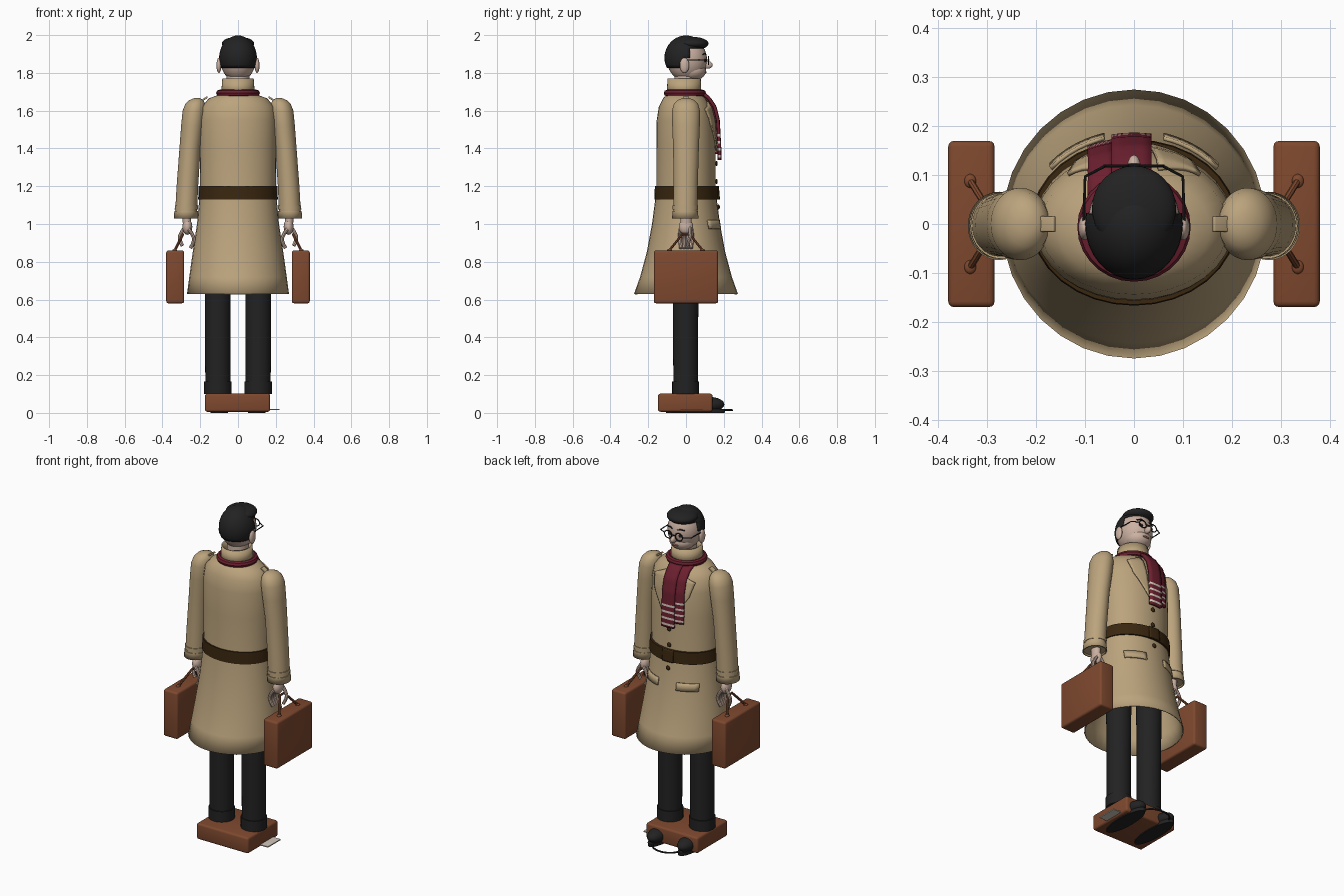
import bpy, bmesh, math
from mathutils import Vector

if "Cube" in bpy.data.objects:
    bpy.data.objects.remove(bpy.data.objects["Cube"])


def material(name, r, g, b):
    m = bpy.data.materials.new(name)
    m.use_nodes = True
    m.diffuse_color = (r, g, b, 1)
    bsdf = m.node_tree.nodes["Principled BSDF"]
    bsdf.inputs["Base Color"].default_value = (r, g, b, 1)
    bsdf.inputs["Roughness"].default_value = 0.8
    return m


TAN = material("tan cloth", .50, .37, .205)
LEATHER = material("brown leather", .21, .066, .028)
BLACK = material("black", .016, .016, .017)
MAROON = material("maroon wool", .15, .014, .028)
BELT = material("dark belt", .042, .02, .005)
SKIN = material("skin", .60, .44, .36)
CREAM = material("cream", .65, .58, .5)
LIP = material("lip", .3, .13, .11)


def finish(ob, mat, smooth=True):
    ob.data.materials.append(mat)
    if smooth:
        bpy.ops.object.select_all(action='DESELECT')
        ob.select_set(True)
        bpy.context.view_layer.objects.active = ob
        bpy.ops.object.shade_smooth_by_angle(angle=math.radians(40))
    return ob


def from_bmesh(name, bm, mat, smooth=True):
    bmesh.ops.recalc_face_normals(bm, faces=bm.faces)
    me = bpy.data.meshes.new(name)
    bm.to_mesh(me)
    bm.free()
    ob = bpy.data.objects.new(name, me)
    bpy.context.collection.objects.link(ob)
    return finish(ob, mat, smooth)


def loft(name, sections, mat, side=1, bottom=True, top=True, n=32):
    """Stack of elliptical sections given as (z, rx, ry, cx, cy)."""
    bm = bmesh.new()
    rings = []
    for z, rx, ry, cx, cy in sections:
        rings.append([bm.verts.new((side * cx + rx * math.cos(math.tau * i / n),
                                    cy + ry * math.sin(math.tau * i / n), z)) for i in range(n)])
    for a, b in zip(rings, rings[1:]):
        for i in range(n):
            j = (i + 1) % n
            bm.faces.new((a[i], a[j], b[j], b[i]))
    if bottom:
        bm.faces.new(rings[0])
    if top:
        bm.faces.new(rings[-1])
    return from_bmesh(name, bm, mat)


def ball(name, centre, radii, mat, keep=None):
    bm = bmesh.new()
    bmesh.ops.create_uvsphere(bm, u_segments=32, v_segments=20, radius=1)
    for v in bm.verts:
        v.co = Vector(c + r * k for c, r, k in zip(centre, radii, v.co))
    if keep:
        drop = [f for f in bm.faces if not keep(f.calc_center_median())]
        bmesh.ops.delete(bm, geom=drop, context='FACES')
    return from_bmesh(name, bm, mat)


def box(name, lo, hi, mat, bevel=0.0, tilt=0.0):
    bm = bmesh.new()
    bmesh.ops.create_cube(bm, size=1)
    for v in bm.verts:
        v.co = Vector(k * (b - a) for a, b, k in zip(lo, hi, v.co))
    if bevel:
        bmesh.ops.bevel(bm, geom=bm.edges[:], offset=bevel, segments=3, profile=.5, affect='EDGES')
    ob = from_bmesh(name, bm, mat)
    ob.location = [(a + b) / 2 for a, b in zip(lo, hi)]
    ob.rotation_euler.y = tilt
    return ob


def tube(name, points, radius, mat, cyclic=False, kind='POLY'):
    cu = bpy.data.curves.new(name, 'CURVE')
    cu.dimensions = '3D'
    cu.bevel_depth = radius
    cu.bevel_resolution = 2
    cu.use_fill_caps = True
    sp = cu.splines.new(kind)
    sp.points.add(len(points) - 1)
    for p, co in zip(sp.points, points):
        p.co = (*co, 1)
    sp.use_cyclic_u = cyclic
    if kind == 'NURBS':
        sp.use_endpoint_u = True
        sp.order_u = 3
    ob = bpy.data.objects.new(name, cu)
    bpy.context.collection.objects.link(ob)
    bpy.ops.object.select_all(action='DESELECT')
    ob.select_set(True)
    bpy.context.view_layer.objects.active = ob
    bpy.ops.object.convert(target='MESH')
    return finish(bpy.context.object, mat)


def thicken(ob, amount, offset=-1):
    mod = ob.modifiers.new("thickness", 'SOLIDIFY')
    mod.thickness = amount
    mod.offset = offset
    return ob


# Coat body, hollow below
COAT = [(.63, .27, .275, 0, 0), (.72, .258, .243, 0, 0), (.85, .24, .208, 0, 0),
        (1.0, .217, .18, 0, 0), (1.13, .205, .163, 0, 0), (1.2, .2, .157, 0, 0),
        (1.4, .203, .157, 0, 0), (1.55, .203, .152, 0, -.003), (1.62, .192, .138, 0, -.006),
        (1.665, .155, .112, 0, -.01), (1.69, .085, .085, 0, -.01)]
thicken(loft("coat", COAT, TAN, bottom=False), .006)


def coat_front(x, z):
    for a, b in zip(COAT, COAT[1:]):
        if a[0] <= z <= b[0]:
            t = (z - a[0]) / (b[0] - a[0])
            _, rx, ry, _, cy = [p + (q - p) * t for p, q in zip(a, b)]
            return cy + ry * math.sqrt(max(0, 1 - (x / rx) ** 2))
    return 0


def patch(name, corners, offset, mat, rows=8, cols=6, thick=.008):
    """Cloth panel lying on the coat front; corners are (x, z), top pair first."""
    tl, tr, br, bl = [Vector(c) for c in corners]
    bm = bmesh.new()
    grid = []
    for r in range(rows + 1):
        left, right = bl.lerp(tl, r / rows), br.lerp(tr, r / rows)
        line = [left.lerp(right, c / cols) for c in range(cols + 1)]
        grid.append([bm.verts.new((p.x, coat_front(p.x, p.y) + offset, p.y)) for p in line])
    for a, b in zip(grid, grid[1:]):
        for c in range(cols):
            bm.faces.new((a[c], a[c + 1], b[c + 1], b[c]))
    return thicken(from_bmesh(name, bm, mat), thick, 0)


# Belt, buckle, buttons
loft("belt", [(1.13, .211, .17, 0, .003), (1.2, .208, .168, 0, .003)], BELT)
patch("buckle", [(-.035, 1.2), (.035, 1.2), (.035, 1.13), (-.035, 1.13)], .013, BELT)
for z in (1.32, 1.225, 1.09):
    ball("coat_button", (0, coat_front(0, z) + .004, z), (.013, .007, .013), BELT)

# Collar and neck
thicken(loft("collar", [(1.68, .09, .092, 0, -.01), (1.77, .083, .088, 0, -.01)], TAN,
             bottom=False, top=False), .008)
loft("neck", [(1.66, .06, .06, 0, -.005), (1.8, .06, .06, 0, 0)], SKIN)

# Scarf: neck ring and two striped tails
ring = [(.098 * math.cos(math.tau * i / 28), -.006 + .094 * math.sin(math.tau * i / 28), 1.693)
        for i in range(28)]
tube("scarf_ring", ring, .018, MAROON, cyclic=True)
for x0, x1, z0, lift in ((-.045, .035, 1.34, .022), (-.092, -.043, 1.37, .012)):
    tail = patch("scarf_tail", [(x0, 1.685), (x1, 1.685), (x1, z0), (x0, z0)], lift, MAROON,
                 rows=28, cols=4, thick=.016)
    tail.data.materials.append(CREAM)
    for f in tail.data.polygons:
        row = f.index // 4
        f.material_index = int(row % 3 == 1 and row < 12)

# Head, hair and cap-like fringe
ball("head", (0, .005, 1.87), (.094, .106, .115), SKIN)
ball("jaw", (0, .03, 1.812), (.074, .076, .055), SKIN)
ball("nose", (0, .115, 1.842), (.014, .026, .02), SKIN)
thicken(ball("hair", (0, 0, 1.88), (.1, .114, .118), BLACK,
             lambda c: c.z > 1.93 or (c.z > 1.825 and c.y < .03 + (c.z - 1.93) * .4)), .01)
ball("fringe", (0, .032, 1.955), (.086, .087, .036), BLACK)
ball("mouth", (0, .101, 1.803), (.022, .008, .006), LIP)

# Glasses bridge
tube("glasses_bridge", [(-.012, .121, 1.868), (.012, .121, 1.868)], .003, BLACK)

for s in (-1, 1):
    # Face details
    ball("ear", (s * .101, -.008, 1.84), (.013, .025, .04), SKIN)
    ball("eye", (s * .035, .101, 1.866), (.012, .008, .009), BLACK)
    tube("eyebrow", [(s * .016, .104, 1.897), (s * .035, .101, 1.903), (s * .055, .09, 1.897)],
         .004, BLACK)
    rim = [(s * .036 + .024 * math.cos(math.tau * i / 20), .119,
            1.865 + .022 * math.sin(math.tau * i / 20)) for i in range(20)]
    tube("glasses_rim", rim, .003, BLACK, cyclic=True)
    tube("glasses_temple", [(s * .06, .118, 1.868), (s * .1, .097, 1.868), (s * .103, 0, 1.868)],
         .003, BLACK)

    # Lapels and pocket flaps
    patch("lapel", [(s * .05, 1.65), (s * .135, 1.61), (s * .115, 1.53), (s * .02, 1.38)], .006, TAN)
    patch("pocket_flap", [(s * .06, 1.02), (s * .17, 1.02), (s * .17, .975), (s * .06, .975)],
          .005, TAN, rows=2)

    # Sleeves with cuff and strap
    loft("sleeve", [(1.04, .058, .063, .276, -.004), (1.2, .057, .064, .268, -.002),
                    (1.4, .056, .068, .254, 0), (1.52, .06, .073, .241, 0),
                    (1.6, .061, .074, .232, 0), (1.635, .053, .064, .226, 0),
                    (1.655, .038, .046, .221, 0), (1.666, .016, .02, .217, 0)], TAN, s)
    thicken(loft("cuff", [(1.03, .064, .07, .276, -.004), (1.068, .062, .067, .275, -.004)],
                 TAN, s, bottom=False), .006)
    loft("sleeve_strap", [(1.078, .061, .067, .274, -.004), (1.098, .061, .067, .273, -.004)], TAN, s)
    box("shoulder_tab", (s * .185 - .028, -.016, 1.652), (s * .185 + .028, .016, 1.662), TAN,
        .003, s * .6)

    # Hands
    loft("wrist", [(.99, .021, .03, .27, 0), (1.07, .026, .03, .272, 0)], SKIN, s)
    ball("palm", (s * .268, 0, .985), (.026, .038, .042), SKIN)
    for i in range(4):
        y = -.03 + .02 * i
        tube("finger", [(s * .262, y, .975), (s * .236, y * 1.1, .94), (s * .232, y, .905),
                        (s * .252, y * .9, .872)], .0095, SKIN, kind='NURBS')
    tube("thumb", [(s * .28, .022, .985), (s * .308, .024, .945), (s * .31, .016, .915),
                   (s * .294, .01, .885)], .0095, SKIN, kind='NURBS')

    # Carried suitcase
    lo, hi = sorted((s * .285, s * .38))
    box("suitcase", (lo, -.17, .58), (hi, .17, .86), LEATHER, .012)
    tube("suitcase_handle", [(s * .336, -.09, .858), (s * .292, -.02, .945),
                             (s * .292, .02, .945), (s * .336, .09, .858)], .007, LEATHER)
    for y in (-.088, .088):
        ball("handle_mount", (s * .335, y, .86), (.012, .014, .008), LEATHER)

    # Legs and shoes
    loft("trouser_leg", [(.1, .066, .065, .107, -.002), (.4, .067, .066, .107, -.002),
                         (.9, .07, .07, .107, -.002)], BLACK, s)
    loft("trouser_cuff", [(.1, .072, .071, .107, -.002), (.165, .072, .071, .107, -.002)], BLACK, s)
    loft("shoe_sole", [(0, .046, .155, .1, .05), (.02, .048, .157, .1, .05)], BLACK, s)
    ball("shoe_toe", (s * .1, .12, .045), (.048, .083, .04), BLACK)

# Suitcase underfoot with its handle and tag
box("floor_suitcase", (-.175, -.148, .006), (.17, .14, .102), LEATHER, .012)
tube("floor_handle", [(-.1, .15, .018), (-.085, .22, .016), (0, .252, .014), (.085, .22, .016),
                      (.1, .15, .018)], .005, BLACK, kind='NURBS')
box("luggage_tag", (.16, -.03, .014), (.22, .09, .02), CREAM)
